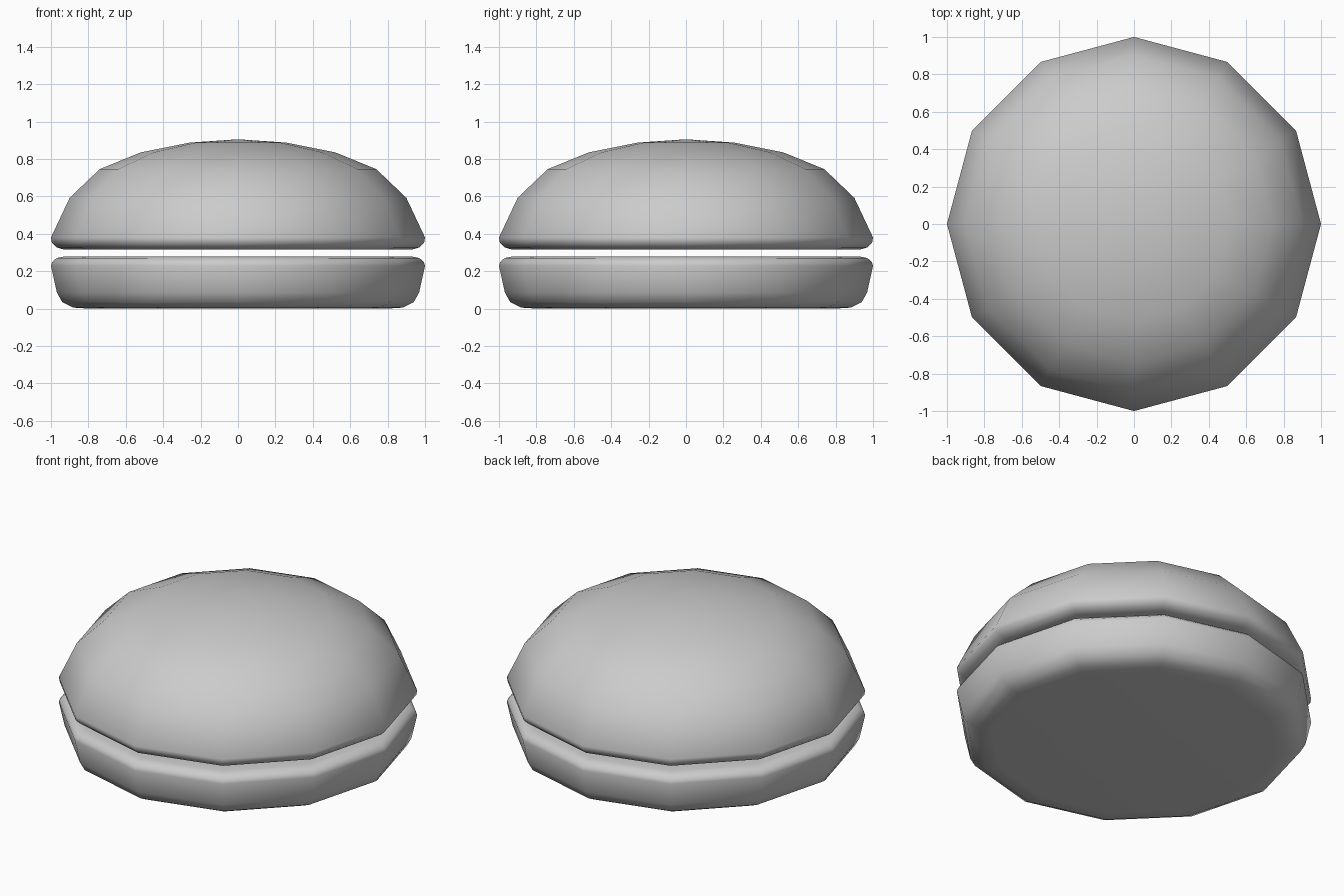
import bpy, bmesh, math

if "Cube" in bpy.data.objects:
    bpy.data.objects.remove(bpy.data.objects["Cube"])

SIDES = 12


def lathe(name, profile):
    """Turn (radius, height) points into a closed 12-sided solid."""
    bm = bmesh.new()
    rings = []
    for r, z in profile:
        if r == 0:
            rings.append([bm.verts.new((0, 0, z))] * SIDES)
        else:
            rings.append([bm.verts.new((r * math.cos(math.tau * i / SIDES),
                                        r * math.sin(math.tau * i / SIDES), z))
                          for i in range(SIDES)])
    for low, high in zip(rings, rings[1:]):
        for i in range(SIDES):
            j = (i + 1) % SIDES
            quad = [low[i], low[j], high[j], high[i]]
            bm.faces.new(list(dict.fromkeys(quad)))
    # flat caps on open ends
    for ring in (rings[0], rings[-1]):
        if len(set(ring)) > 1:
            bm.faces.new(ring)
    bmesh.ops.recalc_face_normals(bm, faces=bm.faces)
    for f in bm.faces:
        f.smooth = True
    mesh = bpy.data.meshes.new(name)
    bm.to_mesh(mesh)
    bm.free()
    ob = bpy.data.objects.new(name, mesh)
    bpy.context.collection.objects.link(ob)
    return ob


# Lower bun: shallow disc with rounded edges
lathe("bottom_bun", [(0.80, 0.0), (0.88, 0.005), (0.94, 0.035), (0.968, 0.085),
                     (1.0, 0.228), (0.993, 0.25), (0.97, 0.27),
                     (0.93, 0.278), (0.85, 0.278)])

# Upper bun: faceted dome with a rolled lower lip
lathe("top_bun", [(0.85, 0.315), (0.93, 0.315), (0.97, 0.327), (0.995, 0.352),
                  (1.0, 0.38), (0.90, 0.592), (0.74, 0.745), (0.52, 0.835),
                  (0.26, 0.887), (0, 0.905)])
